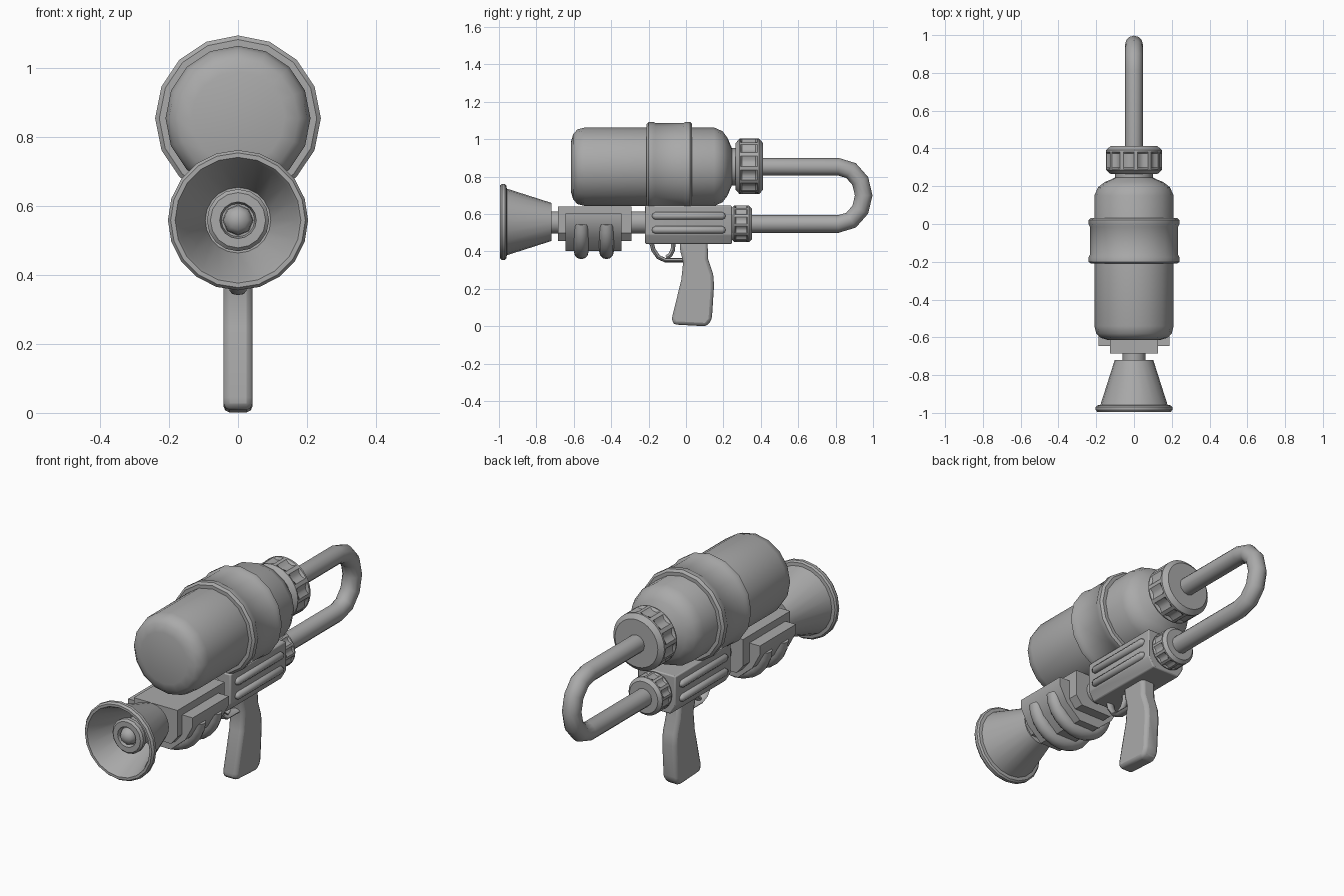
import bpy, bmesh, math
from mathutils import Vector

if "Cube" in bpy.data.objects:
    bpy.data.objects.remove(bpy.data.objects["Cube"])

grey = bpy.data.materials.new("plain grey")
grey.diffuse_color = (0.4, 0.4, 0.4, 1)
grey.use_nodes = True
grey.node_tree.nodes["Principled BSDF"].inputs["Base Color"].default_value = grey.diffuse_color


def finish(name, bm, bevel=0, angle=35):
    bmesh.ops.remove_doubles(bm, verts=bm.verts, dist=1e-5)
    bmesh.ops.recalc_face_normals(bm, faces=bm.faces)
    me = bpy.data.meshes.new(name)
    bm.to_mesh(me)
    bm.free()
    me.materials.append(grey)
    ob = bpy.data.objects.new(name, me)
    bpy.context.collection.objects.link(ob)
    bpy.ops.object.select_all(action='DESELECT')
    ob.select_set(True)
    bpy.context.view_layer.objects.active = ob
    if bevel:
        m = ob.modifiers.new("soft edges", 'BEVEL')
        m.width, m.segments, m.limit_method = bevel, 2, 'ANGLE'
    bpy.ops.object.shade_smooth_by_angle(angle=math.radians(angle))
    return ob


def skin(bm, rings):
    for a, b in zip(rings, rings[1:]):
        n = len(a)
        for i in range(n):
            j = (i + 1) % n
            bm.faces.new((a[i], a[j], b[j], b[i]))


def lathe(name, cz, profile, n=16, cx=0, ridged=(), angle=35):
    """Spin (y, radius) pairs about a y-parallel axis; rings in 'ridged' get grooves."""
    bm = bmesh.new()
    rings = []
    for k, (y, r) in enumerate(profile):
        ring = []
        for i in range(n):
            a = 2 * math.pi * i / n
            q = r * (0.91 if k in ridged and i % 4 > 1 else 1)
            ring.append(bm.verts.new((cx + q * math.sin(a), y, cz + q * math.cos(a))))
        rings.append(ring)
    skin(bm, rings)
    for ring, (y, r) in ((rings[0], profile[0]), (rings[-1], profile[-1])):
        if r > 1e-4:
            bm.faces.new(ring)
    return finish(name, bm, angle=angle)


def tube(name, path, r, n=12, wide=1):
    """Sweep a round section along a planar path with capped ends."""
    bm = bmesh.new()
    pts = [Vector(p) for p in path]
    normal = (pts[1] - pts[0]).cross(pts[-1] - pts[0]).normalized()
    rings = []
    for i, p in enumerate(pts):
        t = (pts[min(i + 1, len(pts) - 1)] - pts[max(i - 1, 0)]).normalized()
        s = t.cross(normal)
        rings.append([bm.verts.new(p + r * (math.cos(a) * s + wide * math.sin(a) * normal))
                      for a in (2 * math.pi * k / n for k in range(n))])
    skin(bm, rings)
    bm.faces.new(rings[0])
    bm.faces.new(rings[-1])
    return finish(name, bm, angle=50)


def prism(name, pts, axis, lo, hi, bevel=0):
    """Extrude an outline along x (outline is y,z) or y (outline is x,z)."""
    bm = bmesh.new()
    rings = [[bm.verts.new((d, u, v) if axis == 'x' else (u, d, v)) for u, v in pts]
             for d in (lo, hi)]
    skin(bm, rings)
    bm.faces.new(rings[0])
    bm.faces.new(rings[1])
    return finish(name, bm, bevel)


def mirrored(half):
    return half + [(-x, z) for x, z in reversed(half)]


# Tank with its raised band and neck
lathe("tank", 0.853, [(-.615, 0), (-.615, .135), (-.603, .175), (-.58, .2), (-.54, .21),
      (.15, .21), (.195, .19), (.222, .155), (.245, .1), (.28, .1)])
lathe("tank_band", 0.853, [(-.21, .2), (-.21, .228), (-.2, .24), (-.175, .24), (-.163, .233),
      (-.015, .233), (-.003, .24), (.022, .24), (.033, .228), (.033, .2)])

# Ridged caps
def cap(name, cz, y0, y1, r):
    e = (y1 - y0) * .14
    lathe(name, cz, [(y0, 0), (y0, r * .84), (y0 + e, r), (y0 + 1.3 * e, r),
          (y0 + 1.7 * e, r), (y1 - 1.9 * e, r), (y1 - 1.5 * e, r), (y1 - e, r),
          (y1, r * .84), (y1, 0)], 48, ridged=(4, 5))

cap("tank_cap", .855, .265, .412, .148)
cap("rear_cap", .548, .242, .352, .098)

# Looped hose joining the caps
bend = [(0, .815 + .135 * math.cos(a), .7 + .153 * math.sin(a))
        for a in (math.pi / 2 - math.pi * k / 6 for k in range(7))]
tube("hose", [(0, .38, .853)] + bend + [(0, .32, .547)], .047)

# Receiver with side ribs
prism("receiver", mirrored([(.11, .645), (.11, .49), (.08, .44)]), 'y', -.218, .245, .006)
for side in (-1, 1):
    for z in (.59, .515):
        lathe("receiver_rib", z, [(-.182, 0), (-.178, .012), (-.165, .02),
              (.195, .02), (.208, .012), (.212, 0)], 10, cx=side * .11, angle=60)

# Barrel, upper block and fore grip
lathe("barrel", .555, [(-.78, .06), (-.2, .06)])
prism("barrel_block", mirrored([(.127, .64), (.127, .50), (.09, .455)]), 'y', -.685, -.292)
prism("fore_grip", mirrored([(.188, .602), (.188, .555), (.145, .475), (.06, .402)]),
      'y', -.645, -.345)
for y in (-.56, -.425):
    arc = [(.158 * math.cos(a), y, .548 - .15 * math.sin(a))
           for a in (math.pi * k / 12 for k in range(13))]
    tube("finger_ridge", arc, .039)

# Flared muzzle, hollow at the front
lathe("horn", .558, [(-.72, 0), (-.72, .102), (-.958, .178), (-.96, .195), (-.968, .203),
      (-.984, .203), (-.995, .195), (-.995, .182), (-.982, .174), (-.76, .095),
      (-.76, 0)], 20)
lathe("nozzle", .558, [(-.75, .07), (-.89, .075), (-.895, .09), (-.915, .09), (-.925, .08),
      (-.925, .053), (-.9, .048), (-.9, 0)], 16)
lathe("nozzle_tip", .558, [(-.895, .045), (-.92, .042), (-.938, .028), (-.945, 0)], 8, angle=60)

# Pistol handle
prism("handle", [(-.035, .46), (-.03, .4), (-.015, .345), (-.025, .25), (-.075, .045),
      (-.07, .01), (.11, 0), (.138, .035), (.15, .22), (.145, .28), (.118, .36), (.115, .46)],
      'x', -.042, .042, .018)

# Trigger and its guard
tube("trigger_guard", [(0, -.185, .45), (0, -.175, .41), (0, -.148, .37), (0, -.11, .353),
     (0, -.01, .353)], .012, 8, 2)
tube("trigger", [(0, -.068, .45), (0, -.07, .41), (0, -.085, .38), (0, -.105, .368)],
     .012, 8, 1.4)
